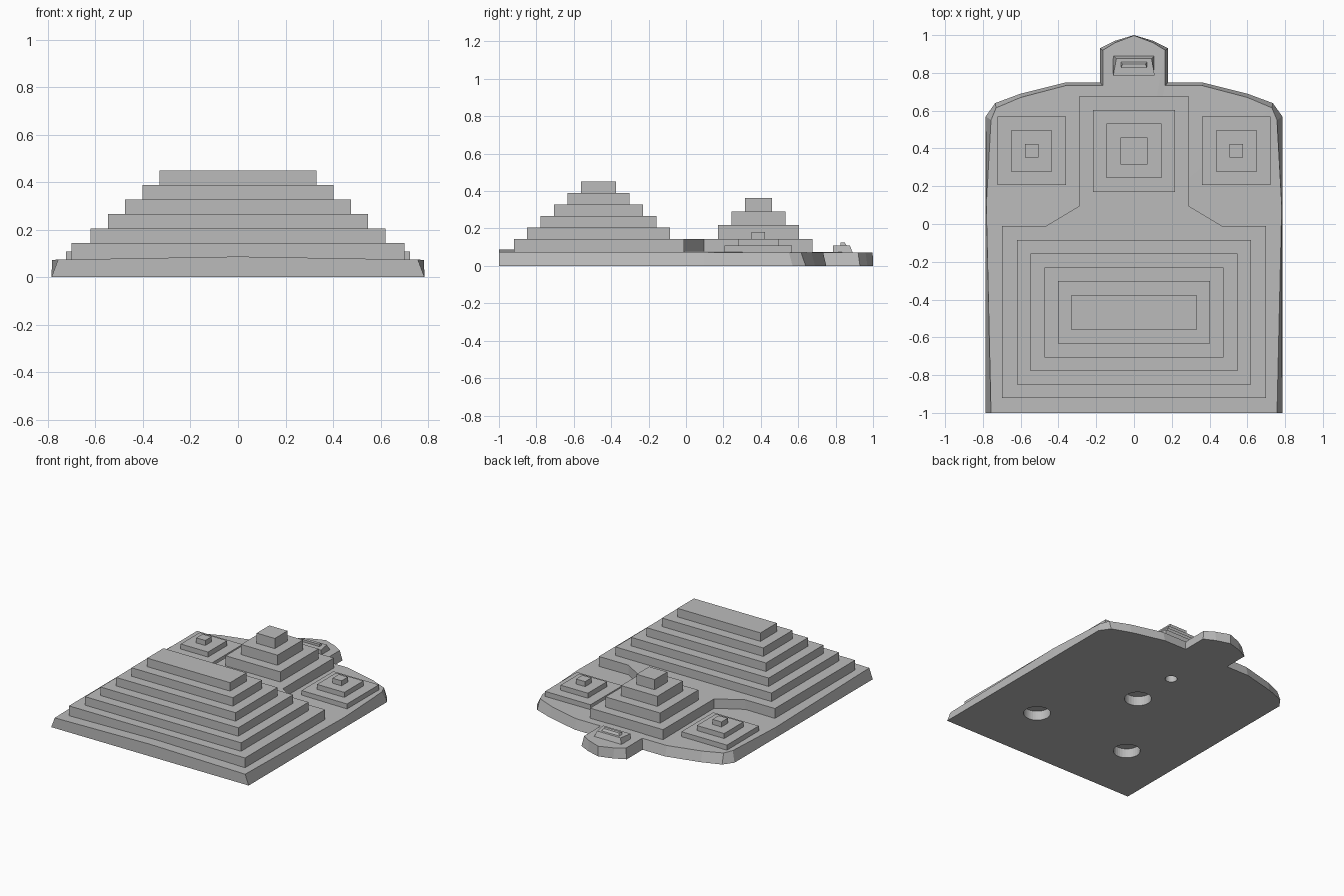
import bpy
import bmesh

old = bpy.data.objects.get("Cube")
if old:
    bpy.data.objects.remove(old, do_unlink=True)

stone = bpy.data.materials.new("stone_grey")
stone.use_nodes = True
GREY = (0.5, 0.5, 0.5, 1)
stone.diffuse_color = GREY
stone.node_tree.nodes["Principled BSDF"].inputs["Base Color"].default_value = GREY


def make(name, bm):
    bmesh.ops.recalc_face_normals(bm, faces=bm.faces)
    mesh = bpy.data.meshes.new(name)
    bm.to_mesh(mesh)
    bm.free()
    mesh.materials.append(stone)
    obj = bpy.data.objects.new(name, mesh)
    bpy.context.collection.objects.link(obj)
    return obj


def loft(name, rings, peak=None):
    """Join closed rings of points; cap the top flat or with a fan to a peak."""
    bm = bmesh.new()
    loops = [[bm.verts.new(p) for p in ring] for ring in rings]
    n = len(loops[0])
    for a, b in zip(loops, loops[1:]):
        for i in range(n):
            j = (i + 1) % n
            bm.faces.new((a[i], a[j], b[j], b[i]))
    bm.faces.new(loops[0][::-1])
    if peak:
        tip = bm.verts.new(peak)
        for i in range(n):
            bm.faces.new((loops[-1][i], loops[-1][(i + 1) % n], tip))
    else:
        bm.faces.new(loops[-1])
    return make(name, bm)


def mirrored(half):
    """Complete an outline from its +x half, listed front to back."""
    return half + [(-x, *rest) for x, *rest in reversed(half) if x > 0]


def rect(cx, cy, hx, hy, z):
    return [(cx - hx, cy - hy, z), (cx + hx, cy - hy, z),
            (cx + hx, cy + hy, z), (cx - hx, cy + hy, z)]


def stepped(name, cx, cy, z, steps):
    """Stepped pyramid; each step is (half width, half depth, top height)."""
    rings = []
    for hx, hy, top in steps:
        rings += [rect(cx, cy, hx, hy, z), rect(cx, cy, hx, hy, top)]
        z = top
    return loft(name, rings)


# Base plate with battered sides, rounded rear and a rear tab
foot = mirrored([(0, -1, 0), (0.785, -1, 0), (0.785, 0.1, 0), (0.785, 0.57, 0),
                 (0.735, 0.64, 0), (0.6, 0.69, 0), (0.36, 0.75, 0), (0.18, 0.75, 0),
                 (0.18, 0.93, 0), (0.1, 0.97, 0), (0, 1, 0)])
rim = mirrored([(0, -1, 0.087), (0.757, -1, 0.074), (0.782, 0.1, 0.073), (0.757, 0.55, 0.072),
                (0.73, 0.615, 0.072), (0.6, 0.67, 0.072), (0.36, 0.733, 0.072), (0.165, 0.733, 0.072),
                (0.165, 0.92, 0.072), (0.1, 0.96, 0.072), (0, 0.998, 0.072)])
base = loft("base_plate", [foot, rim], peak=(0, 0, 0.08))

# Round sockets in the underside
for x, y, r in ((0.39, -0.54, 0.09), (-0.39, -0.54, 0.09), (0, 0.04, 0.09), (0, 0.385, 0.04)):
    bpy.ops.mesh.primitive_cylinder_add(vertices=32, radius=r, depth=0.4, location=(x, y, 0))
    cutter = bpy.context.object
    cutter.name = "socket_cutter"
    cutter.hide_render = True
    cut = base.modifiers.new("socket", "BOOLEAN")
    cut.operation = "DIFFERENCE"
    cut.solver = "EXACT"
    cut.object = cutter
    bpy.context.view_layer.objects.active = base
    bpy.ops.object.modifier_apply(modifier=cut.name)
    bpy.data.objects.remove(cutter, do_unlink=True)

# Main terrace with a causeway to the rear temple
plan = [(0.7, -0.92), (0.7, -0.01), (0.465, -0.01), (0.29, 0.095), (0.29, 0.675)]
plan += [(-x, y) for x, y in reversed(plan)]
loft("main_terrace", [[(x, y, z) for x, y in plan] for z in (0.068, 0.145)])

# Great stepped pyramid
stepped("great_pyramid", 0, -0.468, 0.145,
        [(0.62 - 0.0725 * i, 0.383 - 0.0725 * i, 0.206 + 0.061 * i) for i in range(5)])

# Rear centre pyramid
stepped("rear_pyramid", 0, 0.387, 0.145,
        [(0.217 - 0.0725 * i, 0.217 - 0.0725 * i, 0.218 + 0.073 * i) for i in range(3)])

# Small side pyramids
for side, name in ((1, "left_pyramid"), (-1, "right_pyramid")):
    stepped(name, side * 0.542, 0.387, 0.065,
            [(0.181 - 0.0725 * i, 0.181 - 0.0725 * i, 0.109 + 0.036 * i) for i in range(3)])


# Rear shrine on the tab: upright front, sloping sides and back
def shrine(name, front, back, hx, slope, low, high):
    bottom = [(-hx, front, low), (hx, front, low), (hx, back, low), (-hx, back, low)]
    t = hx - slope
    top = [(-hx, front, high), (hx, front, high), (t, back - slope, high), (-t, back - slope, high)]
    loft(name, [bottom, top])


shrine("rear_shrine", 0.785, 0.893, 0.11, 0.017, 0.065, 0.11)
shrine("shrine_cap", 0.825, 0.858, 0.07, 0.01, 0.11, 0.126)
